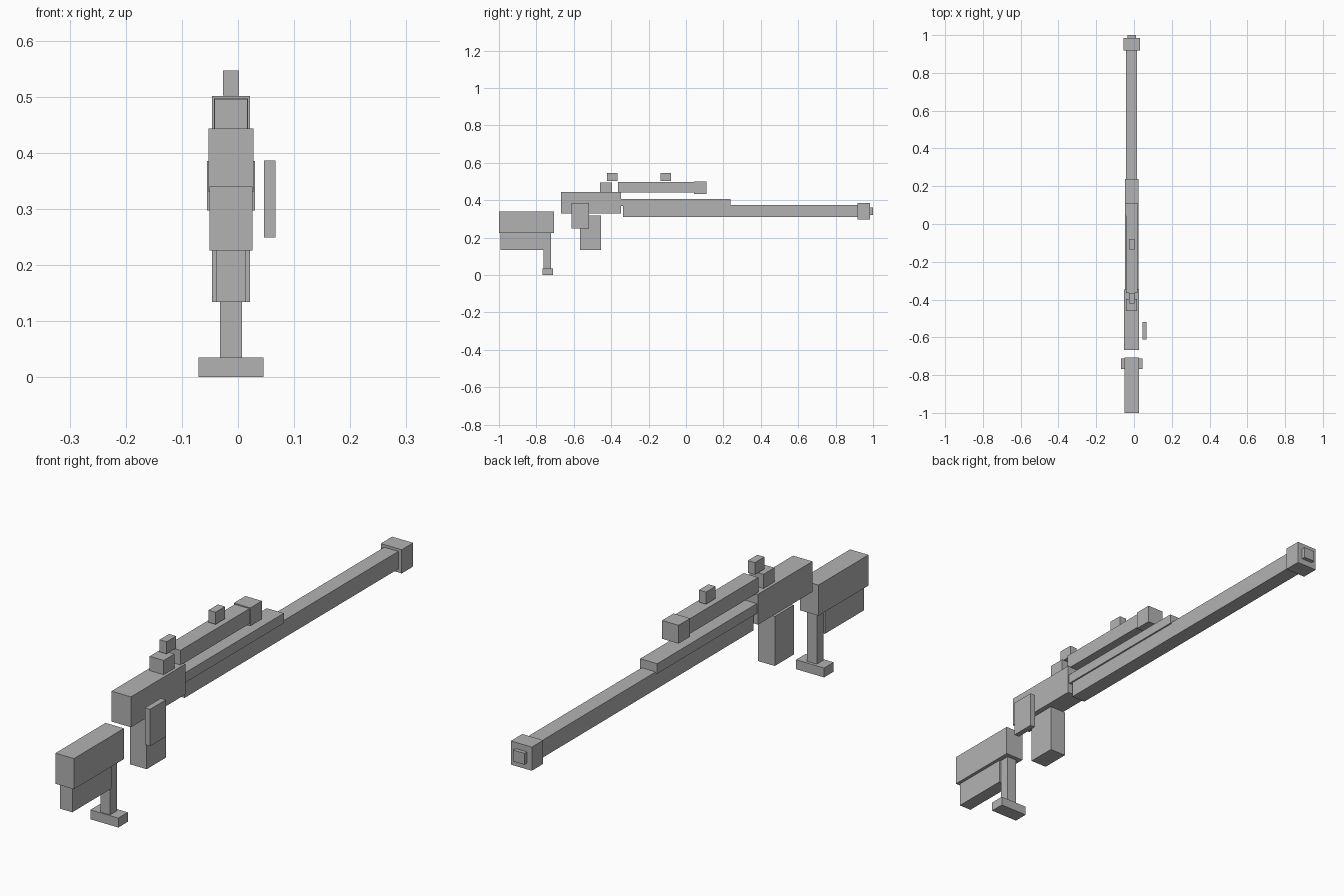
import bpy

AXIS_X = -0.0125  # the whole rifle is centred here, the bolt handle sits off to one side

grey = bpy.data.materials.new("plain grey")
grey.diffuse_color = (0.45, 0.45, 0.45, 1)


def box(name, width, y, z, x=AXIS_X):
    """Box of a given width centred on x, spanning the y and z ranges."""
    bpy.ops.mesh.primitive_cube_add(size=1)
    ob = bpy.context.object
    ob.name = ob.data.name = name
    centre = (x, (y[0] + y[1]) / 2, (z[0] + z[1]) / 2)
    size = (width, y[1] - y[0], z[1] - z[0])
    for v in ob.data.vertices:
        v.co = [c + p * s for c, p, s in zip(centre, v.co, size)]
    ob.data.materials.append(grey)
    return ob


# Stock and rear support
box("stock", 0.076, (-1.0, -0.706), (0.226, 0.340))
box("lower_stock", 0.051, (-0.992, -0.762), (0.134, 0.227))
box("monopod_leg", 0.040, (-0.762, -0.722), (0.033, 0.227))
box("monopod_foot", 0.115, (-0.767, -0.711), (0.0, 0.035))

# Receiver, magazine and bolt
box("receiver", 0.080, (-0.668, -0.348), (0.330, 0.443))
box("magazine", 0.068, (-0.567, -0.455), (0.134, 0.318))
box("bolt_handle", 0.021, (-0.612, -0.519), (0.249, 0.386), x=0.0565)

# Barrel
box("handguard", 0.070, (-0.348, 0.237), (0.370, 0.407))
box("barrel", 0.058, (-0.337, 0.920), (0.310, 0.375))
box("muzzle_brake", 0.086, (0.918, 0.985), (0.297, 0.385))
box("muzzle_tip", 0.046, (0.984, 1.0), (0.320, 0.362))

# Scope
box("scope_eyepiece", 0.058, (-0.460, -0.396), (0.443, 0.496))
box("scope_tube", 0.060, (-0.364, 0.042), (0.441, 0.497))
box("scope_objective", 0.068, (0.042, 0.110), (0.433, 0.501))
for name, y in (("rear_scope_knob", -0.394), ("front_scope_knob", -0.107)):
    box(name, 0.029, (y - 0.028, y + 0.028), (0.502, 0.547))
